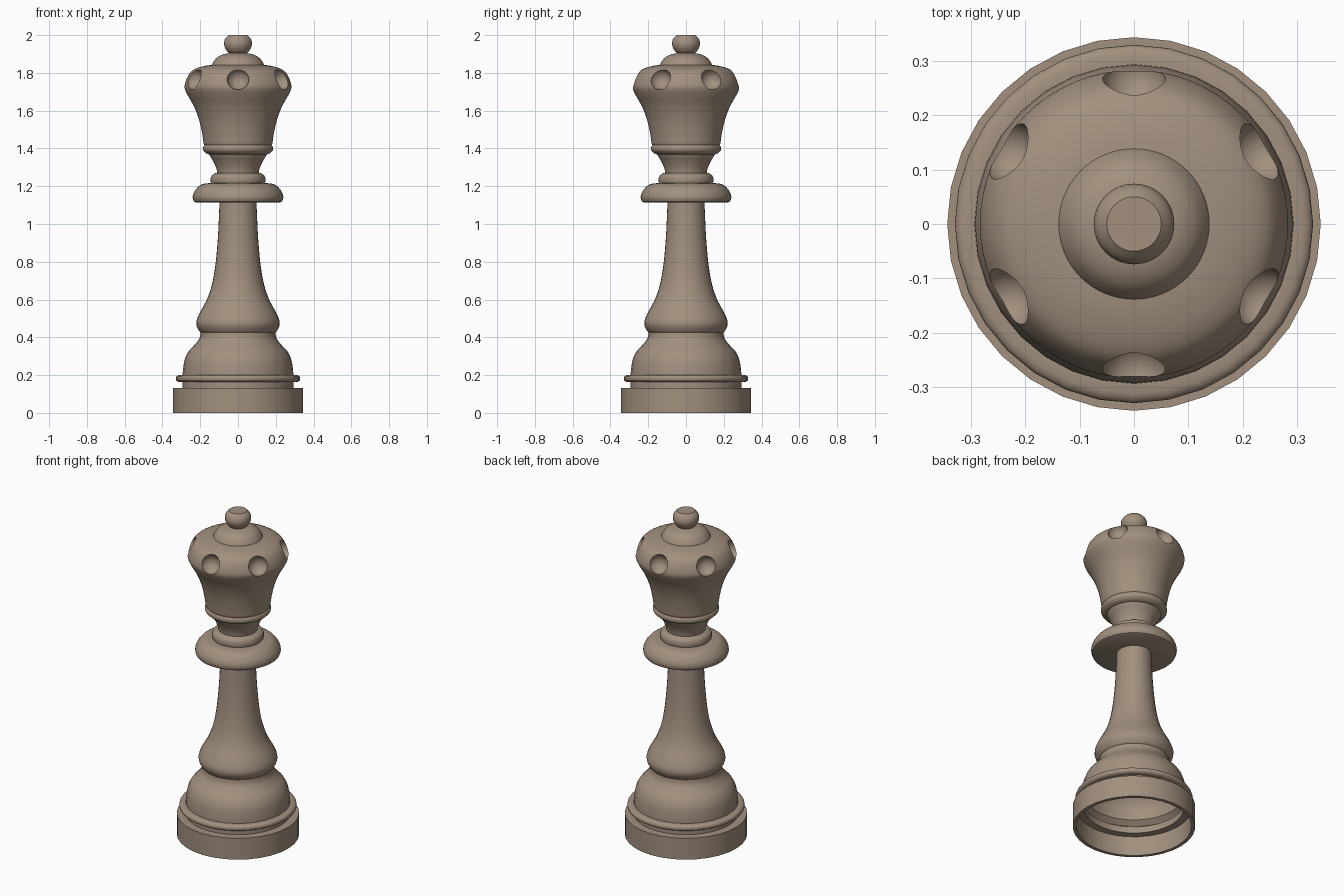
import bpy, bmesh, math
from mathutils import Vector

if "Cube" in bpy.data.objects:
    bpy.data.objects.remove(bpy.data.objects["Cube"])

wood = bpy.data.materials.new("warm brown wood")
wood.diffuse_color = (0.36, 0.28, 0.21, 1)
wood.use_nodes = True
wood.node_tree.nodes["Principled BSDF"].inputs["Base Color"].default_value = wood.diffuse_color


def curve(pts, n=5):
    """Catmull-Rom curve through (radius, height) points."""
    p = [Vector(q) for q in [pts[0]] + pts + [pts[-1]]]
    out = []
    for a, b, c, d in zip(p, p[1:], p[2:], p[3:]):
        for i in range(n):
            t = i / n
            v = 0.5 * (2 * b + (c - a) * t + (2 * a - 5 * b + 4 * c - d) * t * t
                       + (3 * b - a - 3 * c + d) * t ** 3)
            out.append((max(v.x, 0), v.y))
    return out + [pts[-1]]


def lathe(name, profile, sides=64):
    """Revolve a profile; points with zero radius become poles."""
    bm = bmesh.new()
    rings = []
    for r, z in profile:
        if r < 1e-5:
            rings.append([bm.verts.new((0, 0, z))] * sides)
        else:
            rings.append([bm.verts.new((r * math.cos(math.tau * i / sides),
                                        r * math.sin(math.tau * i / sides), z))
                          for i in range(sides)])
    for lo, hi in zip(rings, rings[1:]):
        for i in range(sides):
            j = (i + 1) % sides
            quad = list(dict.fromkeys((lo[i], lo[j], hi[j], hi[i])))
            if len(quad) > 2:
                bm.faces.new(quad)
    bmesh.ops.recalc_face_normals(bm, faces=bm.faces)
    me = bpy.data.meshes.new(name)
    bm.to_mesh(me)
    bm.free()
    me.materials.append(wood)
    ob = bpy.data.objects.new(name, me)
    bpy.context.collection.objects.link(ob)
    return ob


def smooth(ob, angle=35):
    bpy.ops.object.select_all(action='DESELECT')
    ob.select_set(True)
    bpy.context.view_layer.objects.active = ob
    bpy.ops.object.shade_smooth_by_angle(angle=math.radians(angle))


# hollow foot: inner wall going down, outer plinth, ring and bell going up
foot = ([(0, 0.41), (0.18, 0.41)]
        + curve([(0.185, 0.39), (0.21, 0.36), (0.245, 0.32), (0.27, 0.27), (0.28, 0.205)], 3)
        + [(0.31, 0.18), (0.28, 0.16), (0.28, 0.12), (0.323, 0.12), (0.323, 0),
           (0.343, 0), (0.343, 0.132), (0.295, 0.132), (0.295, 0.164)]
        + curve([(0.315, 0.164), (0.327, 0.172), (0.329, 0.183), (0.325, 0.194), (0.312, 0.2)], 2)
        + [(0.293, 0.2)]
        + curve([(0.292, 0.225), (0.283, 0.28), (0.262, 0.325), (0.23, 0.36),
                 (0.204, 0.395), (0.197, 0.43)], 4)
        + [(0, 0.43)])
parts = [lathe("foot", foot, 32)]

# stem with swelling at its bottom
parts.append(lathe("stem", [(0, 0.425), (0.197, 0.425)] + curve(
    [(0.205, 0.432), (0.219, 0.46), (0.219, 0.49), (0.2, 0.535), (0.165, 0.6),
     (0.138, 0.68), (0.12, 0.78), (0.107, 0.92), (0.1, 1.06), (0.098, 1.13)], 4)
    + [(0, 1.13)], 32))

# wide collar and the small ring above it
parts.append(lathe("collar", [(0, 1.115), (0.225, 1.115)] + curve(
    [(0.234, 1.12), (0.24, 1.14), (0.233, 1.168), (0.21, 1.198), (0.185, 1.212),
     (0.145, 1.217)], 4) + [(0, 1.217)]))
parts.append(lathe("collar_ring", [(0, 1.21), (0.14, 1.21)] + curve(
    [(0.145, 1.225), (0.145, 1.24), (0.138, 1.258), (0.118, 1.27)], 4) + [(0, 1.27)]))

# neck flaring up to the crown
parts.append(lathe("neck", [(0, 1.26)] + curve(
    [(0.108, 1.26), (0.115, 1.295), (0.13, 1.33), (0.145, 1.355), (0.155, 1.375)], 4)
    + [(0, 1.375)]))

# crown: bead, flared cup and sloping top
crown = lathe("crown", [(0, 1.368), (0.152, 1.368)] + curve(
    [(0.17, 1.375), (0.184, 1.39), (0.184, 1.407), (0.178, 1.417)], 3) + curve(
    [(0.182, 1.425), (0.19, 1.48), (0.206, 1.55), (0.232, 1.62), (0.268, 1.685),
     (0.282, 1.718), (0.28, 1.745), (0.267, 1.78), (0.247, 1.808), (0.215, 1.826),
     (0.17, 1.838), (0.13, 1.843)], 4) + [(0, 1.843)])
parts.append(crown)

# six round hollows scooped out of the crown edge
bm = bmesh.new()
for k in range(6):
    a = math.radians(30 + 60 * k)
    new = bmesh.ops.create_uvsphere(bm, u_segments=32, v_segments=16, radius=0.058)["verts"]
    bmesh.ops.translate(bm, verts=new,
                        vec=(0.27 * math.cos(a), 0.27 * math.sin(a), 1.768))
me = bpy.data.meshes.new("hollow_cutter")
bm.to_mesh(me)
bm.free()
me.materials.append(wood)
cutter = bpy.data.objects.new("hollow_cutter", me)
bpy.context.collection.objects.link(cutter)
cutter.hide_render = True
mod = crown.modifiers.new("hollows", 'BOOLEAN')
mod.operation = 'DIFFERENCE'
mod.solver = 'EXACT'
mod.object = cutter
bpy.context.view_layer.objects.active = crown
bpy.ops.object.modifier_apply(modifier=mod.name)
bpy.data.objects.remove(cutter)

# cap on the crown and flat-topped finial ball
parts.append(lathe("cap", [(0, 1.835)] + curve(
    [(0.14, 1.835), (0.135, 1.85), (0.115, 1.878), (0.085, 1.896), (0.045, 1.905)], 4)
    + [(0, 1.905)]))
parts.append(lathe("finial", [(0, 1.9)] + curve(
    [(0.04, 1.9), (0.058, 1.915), (0.071, 1.938), (0.074, 1.958), (0.068, 1.98),
     (0.05, 2.0)], 4) + [(0, 2.0)], 32))

for ob in parts:
    smooth(ob)
